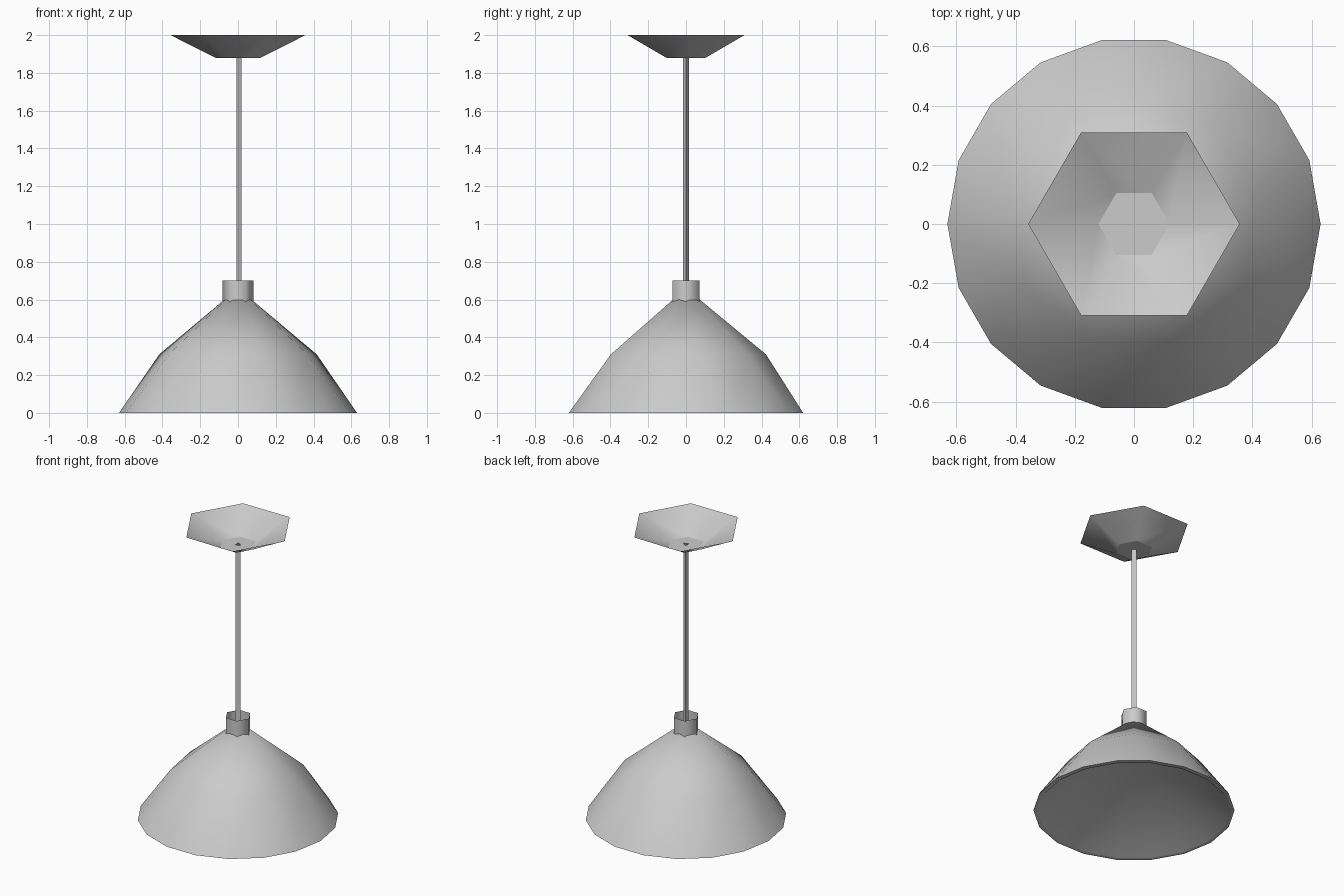
import bpy, bmesh, math

if "Cube" in bpy.data.objects:
    bpy.data.objects.remove(bpy.data.objects["Cube"])

grey = bpy.data.materials.new("light grey")
grey.diffuse_color = (0.6, 0.6, 0.6, 1)
grey.use_nodes = True
grey.node_tree.nodes["Principled BSDF"].inputs["Base Color"].default_value = grey.diffuse_color


def ring(bm, sides, radius, z, start=0.0, x=0.0):
    """Regular polygon of vertices at height z."""
    return [bm.verts.new((x + radius * math.cos(math.radians(start + 360 * i / sides)),
                          radius * math.sin(math.radians(start + 360 * i / sides)), z))
            for i in range(sides)]


def band(bm, a, b):
    """Quads between two rings of equal size."""
    n = len(a)
    for i in range(n):
        j = (i + 1) % n
        bm.faces.new((a[i], a[j], b[j], b[i]))


def finish(bm, name, angle, recalc=False):
    if recalc:
        bmesh.ops.recalc_face_normals(bm, faces=bm.faces)
    me = bpy.data.meshes.new(name)
    bm.to_mesh(me)
    bm.free()
    me.materials.append(grey)
    ob = bpy.data.objects.new(name, me)
    bpy.context.collection.objects.link(ob)
    bpy.ops.object.select_all(action='DESELECT')
    ob.select_set(True)
    bpy.context.view_layer.objects.active = ob
    bpy.ops.object.shade_smooth_by_angle(angle=math.radians(angle))
    return ob


# Shade: 18-sided rim, 9-sided shoulder and a point under the collar, hollowed by a plain cone
bm = bmesh.new()
rim = ring(bm, 18, 0.63, 0)
mid = ring(bm, 9, 0.423, 0.31, 10)
tip = bm.verts.new((0, 0, 0.66))
for i in range(9):
    j = (i + 1) % 9
    bm.faces.new((rim[2 * i], rim[2 * i + 1], mid[i]))
    bm.faces.new((rim[2 * i + 1], rim[(2 * i + 2) % 18], mid[j], mid[i]))
    bm.faces.new((mid[i], mid[j], tip))
inner = ring(bm, 18, 0.60, 0)
band(bm, rim, inner)
peak = bm.verts.new((0, 0, 0.60))
for i in range(18):
    bm.faces.new((inner[i], inner[(i + 1) % 18], peak))
finish(bm, "shade", 50, True)

# Collar: open hexagonal tube
bm = bmesh.new()
band(bm, ring(bm, 6, 0.083, 0.585), ring(bm, 6, 0.083, 0.70))
finish(bm, "collar", 65)

# Cord: thin three-sided open tube
bm = bmesh.new()
band(bm, ring(bm, 3, 0.0175, 0.62, x=0.001), ring(bm, 3, 0.0175, 1.885, x=0.001))
finish(bm, "cord", 30)

# Ceiling mount: open hexagonal dish with a flat floor
bm = bmesh.new()
floor, lip = ring(bm, 6, 0.12, 1.88), ring(bm, 6, 0.357, 2.0)
band(bm, floor, lip)
base = bm.faces.new(floor[::-1])
for e in base.edges:
    e.smooth = False
finish(bm, "ceiling_mount", 35)
